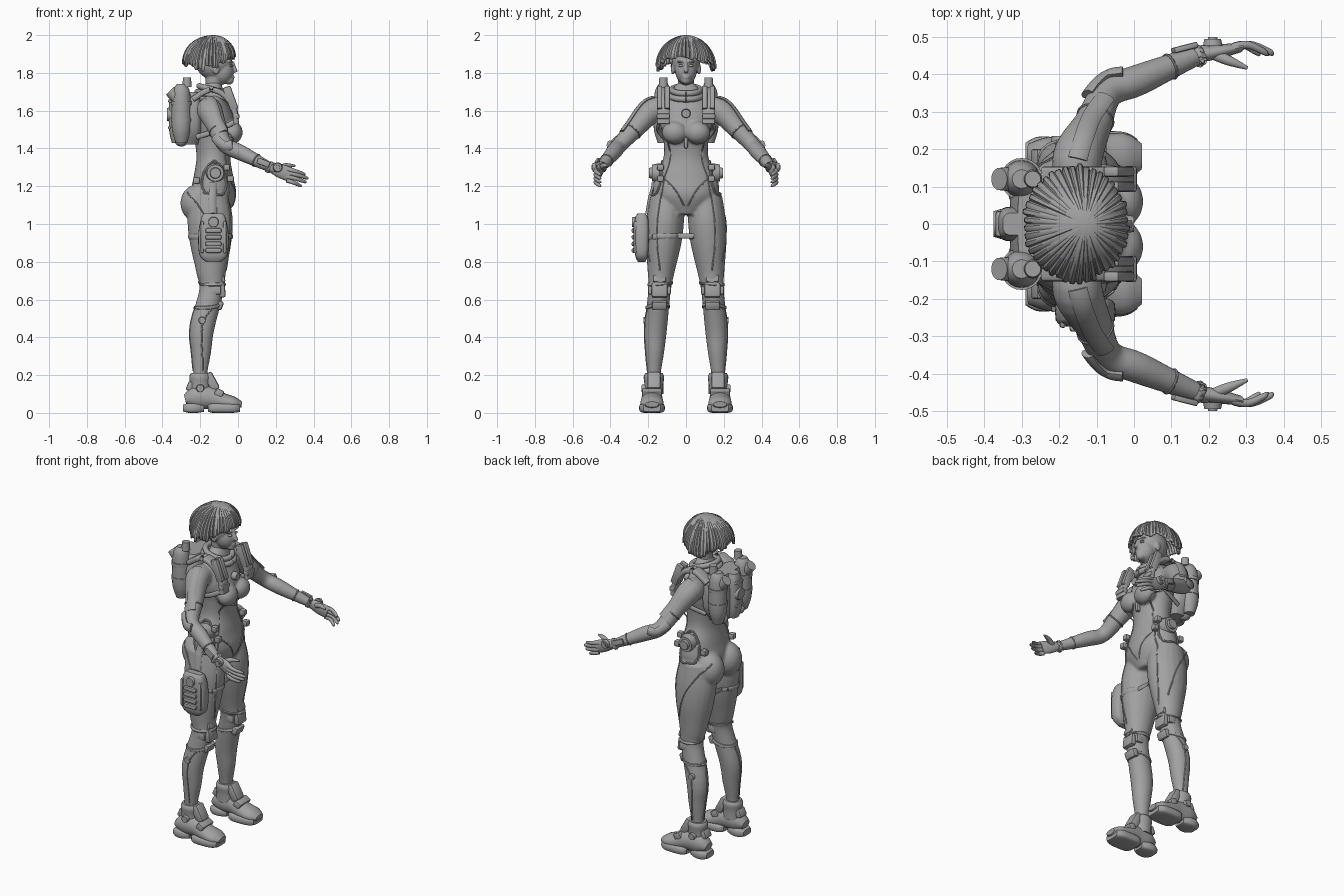
import bpy, bmesh, math, random
from math import sin, cos, pi, tau
from mathutils import Vector, Matrix, Euler
from mathutils.bvhtree import BVHTree

random.seed(4)
cube = bpy.data.objects.get("Cube")
if cube:
    bpy.data.objects.remove(cube)

grey = bpy.data.materials.new("clay_grey")
grey.use_nodes = True
tone = (.36, .36, .36, 1)
grey.diffuse_color = tone
grey.node_tree.nodes["Principled BSDF"].inputs["Base Color"].default_value = tone

FORWARD, LEFT, UP = Vector((1, 0, 0)), Vector((0, 1, 0)), Vector((0, 0, 1))
made = []


def at(origin, ahead=0, out=0, up=0):
    """A point offset from a landmark."""
    return origin + Vector((ahead, out, up))


# Landmarks of the left half of the figure
GROUND = Vector()
SPINE = at(GROUND, ahead=-.13)
HEAD = at(SPINE, up=1.86)
NECK = at(SPINE, up=1.7)
CHEST = at(SPINE, ahead=.1, up=1.5)
PACK = at(SPINE, ahead=-.13, up=1.55)
HIP = at(GROUND, ahead=-.15, out=.1, up=1.15)
KNEE = at(GROUND, ahead=-.14, out=.14, up=.65)
CALF = at(GROUND, ahead=-.19, out=.16, up=.45)
ANKLE = at(GROUND, ahead=-.2, out=.17, up=.2)
FOOT = at(GROUND, ahead=-.15, out=.18)
SHOULDER = at(GROUND, ahead=-.15, out=.18, up=1.6)
ELBOW = at(GROUND, ahead=-.07, out=.35, up=1.42)
WRIST = at(GROUND, ahead=.17, out=.45, up=1.3)
KNUCKLES = at(GROUND, ahead=.28, out=.47, up=1.26)
HIP_JOINT = at(GROUND, ahead=-.12, out=.17, up=1.27)


def finish(name, bm, voxel=0, paired=False):
    """Make a named object; paired parts are mirrored, voxel fuses one skin."""
    if paired:
        pair(bm)
    bmesh.ops.recalc_face_normals(bm, faces=bm.faces)
    mesh = bpy.data.meshes.new(name)
    bm.to_mesh(mesh)
    bm.free()
    mesh.materials.append(grey)
    ob = bpy.data.objects.new(name, mesh)
    bpy.context.collection.objects.link(ob)
    if voxel:
        fuse = ob.modifiers.new("fuse", "REMESH")
        fuse.mode, fuse.voxel_size, fuse.use_smooth_shade = "VOXEL", voxel, True
        soften = ob.modifiers.new("soften", "SMOOTH")
        soften.iterations = 4
    made.append(ob)
    return ob


def pair(bm):
    """Add the right-hand copy of everything built so far."""
    copy = bmesh.ops.duplicate(bm, geom=bm.verts[:] + bm.edges[:] + bm.faces[:])["geom"]
    for item in copy:
        if isinstance(item, bmesh.types.BMVert):
            item.co.y = -item.co.y


def spline(keys, steps):
    """Catmull-Rom interpolation of tuples of any length."""
    result = []
    for i in range(len(keys) - 1):
        before, start, end, after = keys[max(i - 1, 0)], keys[i], keys[i + 1], keys[min(i + 2, len(keys) - 1)]
        for step in range(steps):
            t = step / steps
            result.append([q + t / 2 * (r - p + t * (2 * p - 5 * q + 4 * r - s + t * (3 * (q - r) + s - p)))
                           for p, q, r, s in zip(before, start, end, after)])
    return result + [list(keys[-1])]


def loft(bm, points, radii, widths=None, ref=FORWARD, sides=20, steps=5, power=2):
    """Skin rings along a path: radii run along ref, widths across it."""
    path = spline([(*p, r, w) for p, r, w in zip(points, radii, widths or radii)], steps)
    centers = [Vector(p[:3]) for p in path]
    rings = []
    for i, center in enumerate(centers):
        ahead = (centers[min(i + 1, len(path) - 1)] - centers[max(i - 1, 0)]).normalized()
        u = (ref - ahead * ref.dot(ahead)).normalized()
        v = ahead.cross(u)
        ring = []
        for k in range(sides):
            c, s = (math.copysign(abs(f(tau * k / sides)) ** (2 / power), f(tau * k / sides)) for f in (cos, sin))
            ring.append(bm.verts.new(center + u * c * path[i][-2] + v * s * path[i][-1]))
        rings.append(ring)
    for a, b in zip(rings, rings[1:]):
        for k in range(sides):
            bm.faces.new((a[k], a[k - 1], b[k - 1], b[k]))
    bm.faces.new(rings[0])
    bm.faces.new(rings[-1])


def ball(bm, center, size):
    matrix = Matrix.LocRotScale(center, None, Vector(size))
    bmesh.ops.create_uvsphere(bm, u_segments=24, v_segments=14, radius=1, matrix=matrix)


def box(bm, center, size, tilt=0, turn=0, bevel=.008):
    matrix = Matrix.LocRotScale(center, Euler((0, tilt, turn)), Vector(size))
    verts = bmesh.ops.create_cube(bm, size=1, matrix=matrix)["verts"]
    edges = list({edge for vert in verts for edge in vert.link_edges})
    bmesh.ops.bevel(bm, geom=edges, offset=bevel, segments=2, affect="EDGES", profile=.5)


def disc(bm, center, axis, radius, depth, taper=.85):
    matrix = Matrix.Translation(center) @ axis.to_track_quat("Z", "Y").to_matrix().to_4x4()
    bmesh.ops.create_cone(bm, cap_ends=True, segments=24, radius1=radius,
                          radius2=radius * taper, depth=depth, matrix=matrix)


# Suit body: limbs, bust and hips fused with the torso into one skin
bm = bmesh.new()
loft(bm, [HIP, HIP.lerp(KNEE, .25), HIP.lerp(KNEE, .5), HIP.lerp(KNEE, .8), KNEE,
          CALF, CALF.lerp(ANKLE, .5), ANKLE, at(ANKLE, up=-.1)],
     [.1, .12, .11, .08, .065, .065, .053, .037, .04],
     [.09, .1, .095, .072, .06, .06, .05, .036, .04])
loft(bm, [at(SHOULDER, out=-.08), SHOULDER, SHOULDER.lerp(ELBOW, .5), ELBOW,
          ELBOW.lerp(WRIST, .35), WRIST, WRIST.lerp(KNUCKLES, .3)],
     [.06, .067, .052, .042, .042, .026, .022], ref=UP)
ball(bm, at(CHEST, out=.06, up=-.015), (.055, .068, .06))
ball(bm, at(HIP, ahead=-.065, out=-.015, up=-.04), (.09, .085, .1))
pair(bm)
loft(bm, [at(SPINE, up=1.05 + i / 10) for i in range(8)],
     [.08, .12, .105, .09, .1, .11, .07, .04],
     [.09, .17, .165, .12, .12, .14, .12, .04], sides=32)
body = finish("suit_body", bm, voxel=.008)
bpy.context.view_layer.update()
skin = BVHTree.FromObject(body, bpy.context.evaluated_depsgraph_get())


def seam(bm, points, thick=.004, width=None):
    """Raised trim that clings to the suit."""
    path = [skin.find_nearest(Vector(p))[0] for p in spline(points, 8)]
    normal = skin.find_nearest(path[len(path) // 2])[1]
    loft(bm, path, [thick] * len(path), [width or thick] * len(path), ref=normal, sides=8, steps=1)


def hoop(bm, center, axis, radius, thick=.004, width=None):
    """Band around a limb."""
    u = axis.orthogonal().normalized() * radius
    v = axis.normalized().cross(u)
    seam(bm, [center + u * cos(tau * k / 12) + v * sin(tau * k / 12) for k in range(13)], thick, width)


# Suit trim: pelvis, bust, flank, thigh, calf and sleeve lines
bm = bmesh.new()
waist = at(HIP, ahead=.12, out=.03, up=.1)
thigh = HIP.lerp(KNEE, .5)
seam(bm, [at(SPINE, ahead=.13, out=.01, up=1.08), at(SPINE, ahead=.13, out=.06, up=1.18), waist, at(HIP_JOINT, up=.05)])
seam(bm, [at(CHEST, ahead=.03, up=-.06), at(CHEST, out=.06, up=-.08), at(CHEST, out=.13, up=-.05), at(CHEST, ahead=-.06, out=.15)])
seam(bm, [at(CHEST, out=.13, up=-.08), at(CHEST, out=.11, up=-.16), waist])
seam(bm, [waist, at(thigh, ahead=.15, out=.06, up=.1), at(KNEE, ahead=.1, up=.1)])
seam(bm, [at(HIP, ahead=-.15, out=.06, up=.05), at(thigh, out=.1, up=.1), at(KNEE, ahead=.06, out=.06, up=.15)])
seam(bm, [at(KNEE, out=.06, up=-.1), at(CALF, out=.1), at(ANKLE, ahead=.02, out=.05, up=.02)])
seam(bm, [at(KNEE, ahead=-.1, up=-.1), at(CALF, ahead=-.1), at(ANKLE, ahead=-.05, up=.02)])
hoop(bm, SHOULDER.lerp(ELBOW, .6), ELBOW - SHOULDER, .06)
hoop(bm, ELBOW.lerp(WRIST, .7), WRIST - ELBOW, .05)
finish("suit_trim", bm, paired=True)

# Head with jaw, nose, lips, ears and neck
bm = bmesh.new()
ball(bm, at(HEAD, ahead=.015, out=.07, up=-.04), (.018, .01, .03))
ball(bm, at(HEAD, ahead=.09, out=.027), (.015, .022, .006))
pair(bm)
loft(bm, [at(NECK, up=-.05), at(NECK, up=.02), at(HEAD, up=-.05)], [.05, .042, .045])
ball(bm, HEAD, (.095, .076, .095))
ball(bm, at(HEAD, ahead=.045, up=-.05), (.062, .057, .072))
ball(bm, at(HEAD, ahead=.08, up=-.1), (.028, .026, .022))
loft(bm, [at(HEAD, ahead=.1), at(HEAD, ahead=.12, up=-.057)], [.008, .01], [.008, .013])
for drop in (.078, .087):
    ball(bm, at(HEAD, ahead=.1, up=-drop), (.012, .019, .005))
finish("head", bm, voxel=.005)
bm = bmesh.new()
ball(bm, at(HEAD, ahead=.094, out=.027, up=-.022), (.011, .014, .007))
finish("eyes", bm, paired=True)

# Bobbed hair with radiating, ragged strands
bm = bmesh.new()
LOCKS, COLUMNS = 44, 4
ragged = [random.uniform(-.02, .015) for lock in range(LOCKS)]
flare = [random.uniform(-.03, .03) for lock in range(LOCKS)]
rows = []
for level in range(14):
    reach = sin(pi / 2 * (level + .5) / 13.5)
    rise = math.sqrt(max(0, 1 - reach ** 2))
    row = []
    for k in range(LOCKS * COLUMNS):
        angle, lock = tau * k / (LOCKS * COLUMNS), k // COLUMNS
        hem = HEAD.z - .035 + .05 * cos(angle) ** 2 + .015 * cos(angle) + ragged[lock]
        spread = reach * (1 + (.05 if k % COLUMNS else 0) + flare[lock] * reach)
        row.append(bm.verts.new((HEAD.x - .025 * reach + .135 * spread * cos(angle),
                                 .15 * spread * sin(angle), hem + (2 - hem) * rise)))
    rows.append(row)
for a, b in zip(rows, rows[1:]):
    for k in range(len(a)):
        bm.faces.new((a[k - 1], b[k - 1], b[k], a[k]))
bm.faces.new(rows[0])
hair = finish("hair", bm)
shell = hair.modifiers.new("thickness", "SOLIDIFY")
shell.thickness = .01

# Collar and chest clasps
bm = bmesh.new()
for radius, lift in ((.085, -.02), (.075, .01)):
    arc = [pi * k / 8 for k in range(17)]
    loft(bm, [at(NECK, radius * cos(a), radius * sin(a), lift - .02 * cos(a)) for a in arc],
         [.016] * len(arc), ref=UP, sides=10, steps=3)
finish("collar", bm)
bm = bmesh.new()
disc(bm, at(CHEST, ahead=.015, up=.085), FORWARD, .025, .03)
box(bm, at(CHEST, up=-.07), (.03, .022, .06))
finish("chest_clasps", bm)

# Backpack: core, central canister and dial
bm = bmesh.new()
loft(bm, [at(PACK, up=h) for h in (-.13, -.05, .07, .15)], [.05, .07, .07, .05], [.1, .14, .14, .11], power=4)
loft(bm, [at(PACK, ahead=-.06, up=h) for h in (-.12, -.05, .09, .15)], [.03, .045, .045, .03], power=3)
disc(bm, at(PACK, ahead=-.105, up=.03), -FORWARD, .04, .02)
for height in (-.04, .1):
    box(bm, at(PACK, ahead=-.085, up=height), (.05, .07, .02))
finish("backpack", bm)

# Side tanks with bands, valves and bottom bulbs
bm = bmesh.new()
tank = at(PACK, ahead=-.04, out=.12)
loft(bm, [at(tank, up=h) for h in (-.12, -.05, .05, .15, .19)], [.03, .05, .052, .045, .025])
disc(bm, at(tank, ahead=-.035, up=.13), UP - FORWARD, .035, .07)
for height in (0, .09):
    disc(bm, at(tank, up=height), UP, .056, .02, taper=1)
disc(bm, at(tank, ahead=.03, up=.2), UP, .025, .05)
ball(bm, at(tank, out=-.04, up=-.11), (.035, .035, .03))
finish("pack_tanks", bm, paired=True)

# Harness over the shoulders
bm = bmesh.new()
strap = at(CHEST, ahead=.01, out=.12, up=.1)
loft(bm, [at(strap, up=-.07, ahead=.01), strap, at(strap, ahead=-.05, up=.08), at(strap, ahead=-.13, up=.11),
          at(strap, ahead=-.22, up=.06)], [.015] * 5, [.033] * 5, power=4)
for shift in (-.02, .02):
    box(bm, at(strap, ahead=-.02, out=shift, up=.065), (.045, .028, .13), tilt=-.35)
box(bm, at(strap, ahead=.01, up=-.03), (.035, .07, .03))
loft(bm, [at(strap, out=.02, up=-.06), at(strap, ahead=-.08, out=.03, up=-.1), at(strap, ahead=-.2, up=-.14)],
     [.008] * 3, [.014] * 3, ref=LEFT)
finish("harness", bm, paired=True)

# Hip guards with round joints and buckles
bm = bmesh.new()
disc(bm, at(HIP_JOINT, out=-.01), LEFT, .052, .04)
disc(bm, at(HIP_JOINT, out=.01), LEFT, .032, .03)
hoop(bm, at(HIP_JOINT, up=-.02), LEFT, .1, .007)
for ahead, height in ((.06, .03), (.08, -.03), (-.1, -.04)):
    box(bm, at(HIP_JOINT, ahead=ahead, out=-.035, up=height), (.035, .035, .035))
finish("hip_guards", bm, paired=True)

# Shoulder and elbow pads
bm = bmesh.new()
upper = SHOULDER.lerp(ELBOW, .5)
seam(bm, [at(SHOULDER, up=.1), at(upper, out=.03, up=.06), at(ELBOW, up=.08)], .009, .026)
seam(bm, [at(ELBOW, ahead=-.06, up=.04), at(ELBOW, ahead=-.02, out=.06), at(ELBOW, ahead=.04, out=.06)], .014, .026)
finish("arm_pads", bm, paired=True)

# Wrist computers with dials
bm = bmesh.new()
box(bm, at(WRIST, ahead=-.035, out=.02, up=.025), (.07, .016, .032), tilt=.35, turn=.25, bevel=.005)
disc(bm, at(WRIST, ahead=.04, out=.035), LEFT, .026, .018)
disc(bm, at(WRIST, ahead=.04, out=.042), LEFT, .014, .014)
hoop(bm, WRIST, WRIST - ELBOW, .04, .006, .012)
finish("wrist_devices", bm, paired=True)

# Open hands: palm, four fingers fanned by rule, thumb
bm = bmesh.new()
loft(bm, [WRIST, WRIST.lerp(KNUCKLES, .5), KNUCKLES], [.024, .037, .038], [.02, .019, .013], ref=UP)
for k, length in enumerate((.085, .1, .09, .065)):
    root = at(KNUCKLES, ahead=-.02, up=.03 - .02 * k)
    loft(bm, [root, at(root, length / 2, .008, -.01), at(root, length, -.01, -.025), at(root, length + .01, -.02, -.03)],
         [.012, .011, .009, .004], ref=UP, sides=10)
thumb = WRIST.lerp(KNUCKLES, .3)
loft(bm, [thumb, at(thumb, ahead=.05, out=-.02, up=.02), at(thumb, ahead=.1, out=-.04, up=.02)],
     [.015, .014, .005], ref=UP, sides=10)
finish("hands", bm, paired=True)

# Knee guards
bm = bmesh.new()
box(bm, at(KNEE, ahead=.055), (.035, .085, .08), tilt=-.1, bevel=.012)
box(bm, at(KNEE, ahead=.04, up=-.08), (.04, .08, .05), tilt=.35, bevel=.012)
box(bm, at(KNEE, ahead=.055, up=.06), (.03, .07, .04), tilt=-.3)
for shift in (-.05, .05):
    box(bm, at(KNEE, ahead=.025, out=shift), (.05, .022, .045))
for height in (.03, -.09):
    hoop(bm, at(KNEE, up=height), UP, .1, .006, .01)
disc(bm, at(CALF, out=.057, up=.04), LEFT, .02, .016)
finish("knee_guards", bm, paired=True)

# Boots: split sole, upper, flared cuff and straps
bm = bmesh.new()
for heel, toe, wide in ((-.14, -.03, .052), (-.01, .16, .066)):
    loft(bm, [at(FOOT, ahead=x, up=.026) for x in (heel, heel + .03, toe - .04, toe)],
         [.018, .026, .026, .02], [wide * .7, wide, wide, wide * .7], ref=UP, power=4)
loft(bm, [at(FOOT, ahead=x, up=h) for x, h in ((-.13, .07), (-.08, .08), (0, .08), (.07, .06), (.13, .05), (.17, .045))],
     [.025, .06, .06, .045, .035, .015], [.035, .052, .054, .06, .06, .035], ref=UP)
loft(bm, [at(ANKLE, up=h) for h in (-.1, -.05, -.01, .01)], [.055, .054, .058, .05], [.05, .05, .054, .046])
box(bm, at(ANKLE, ahead=.06, up=-.035), (.05, .07, .1), tilt=-.5, bevel=.012)
box(bm, at(ANKLE, ahead=.1, out=.01, up=-.095), (.045, .105, .04), tilt=.5)
box(bm, at(ANKLE, ahead=-.05, up=-.06), (.04, .06, .05), tilt=.4)
disc(bm, at(ANKLE, out=.055, up=-.07), LEFT, .022, .02)
finish("boots", bm, paired=True)

# Thigh pouch hung from the right hip, with ribbed front
bm = bmesh.new()
pouch = at(GROUND, ahead=-.13, out=-.235, up=.93)
loft(bm, [at(pouch, up=h) for h in (-.13, -.09, .02, .1, .125)],
     [.04, .075, .08, .065, .05], [.02, .035, .04, .035, .02], power=4)
for k in range(4):
    box(bm, at(pouch, out=-.035, up=.035 * (k - 2)), (.085, .035, .025))
disc(bm, at(pouch, out=-.035, up=.08), -LEFT, .03, .03)
for shift in (-.06, .06):
    box(bm, at(pouch, ahead=shift, out=-.025), (.018, .035, .17))
seam(bm, [at(pouch, up=.13), at(pouch, up=.2), at(pouch, up=.3)], .01, .022)
hoop(bm, at(pouch, out=.12), UP, .15, .005, .014)
finish("thigh_pouch", bm)

# Smooth shading with crisp edges
bpy.ops.object.select_all(action="DESELECT")
for ob in made:
    ob.select_set(True)
bpy.context.view_layer.objects.active = made[0]
bpy.ops.object.shade_smooth_by_angle(angle=math.radians(40))
